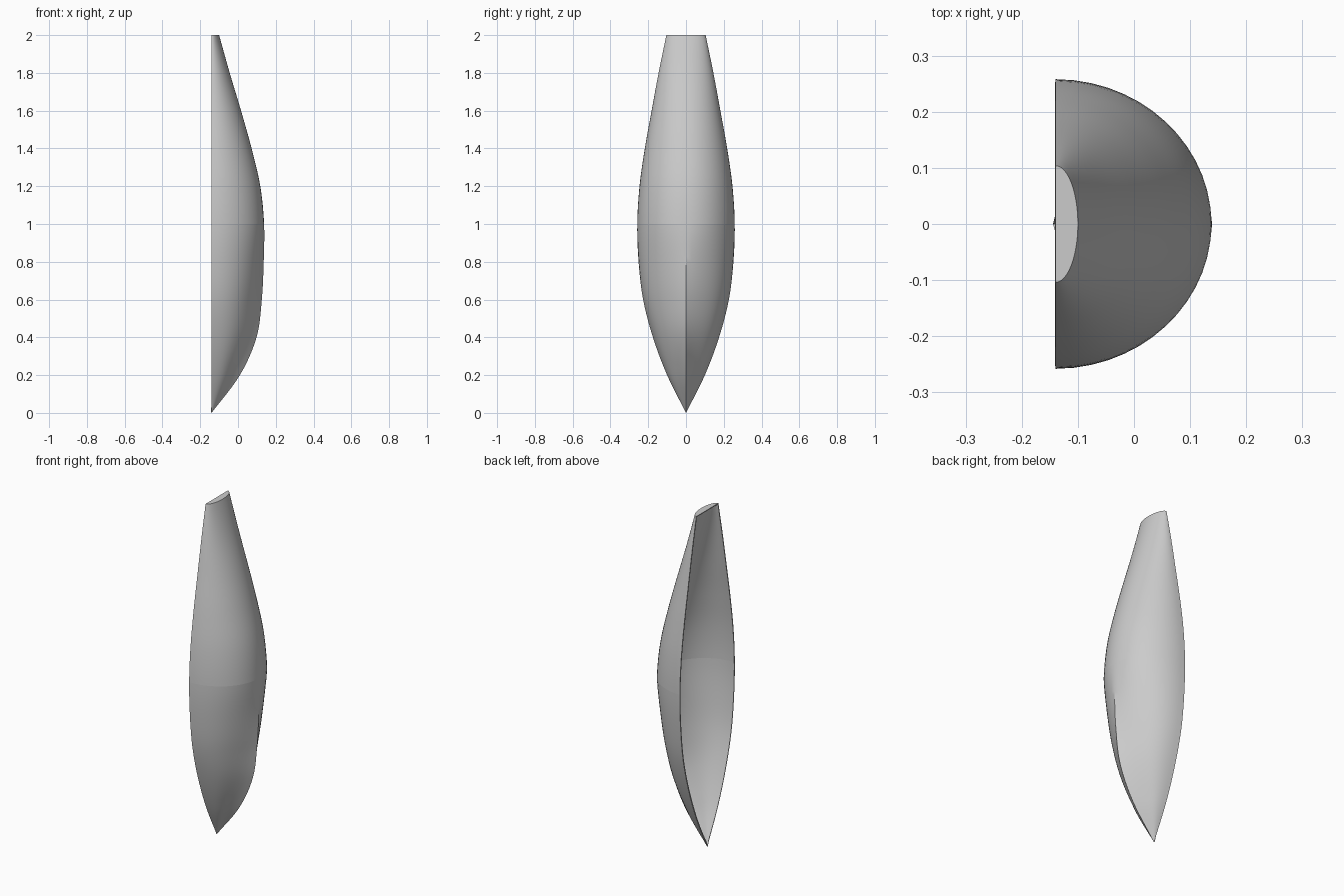
import bpy
import bmesh
from mathutils import Vector

if "Cube" in bpy.data.objects:
    bpy.data.objects.remove(bpy.data.objects["Cube"])

DECK_X = -0.14
WALL = 0.006
RINGS, SEGMENTS = 60, 14

# Half breadth at the rim and keel position, at even height steps of 0.2
BREADTH = [0, 0.1, 0.175, 0.227, 0.251, 0.258, 0.246, 0.218, 0.182, 0.145, 0.104]
KEEL = [-0.14, 0.01, 0.098, 0.126, 0.136, 0.138, 0.118, 0.072, 0.016, -0.044, -0.1]


def sample(values, z):
    """Smooth curve through evenly spaced values."""
    i = min(int(z / 0.2 + 1e-6), len(values) - 2)
    t = z / 0.2 - i
    b, c = values[i], values[i + 1]
    a = values[i - 1] if i else 2 * b - c
    d = values[i + 2] if i + 2 < len(values) else 2 * c - b
    m, n = (c - a) / 2, (d - b) / 2
    return b + t * (m + t * (3 * (c - b) - 2 * m - n + t * (2 * (b - c) + m + n)))


def half_section(z):
    """Rim-to-keel curve: round aft, sharpening to a V towards the bow."""
    width = sample(BREADTH, z)
    depth = sample(KEEL, z) - DECK_X
    vee = 0.5 * min(1, max(0, 1 - z) * 1.3)
    p = [Vector((0, width)),
         Vector((0.55 * depth, width * (1 - 0.25 * vee))),
         Vector((depth * (1 - vee), 0.55 * width)),
         Vector((depth, 0))]
    points = []
    for k in range(SEGMENTS + 1):
        t = k / SEGMENTS
        s = 1 - t
        points.append(s**3 * p[0] + 3 * s * s * t * p[1] + 3 * s * t * t * p[2] + t**3 * p[3])
    return points


# Hull shell lofted from bow to stern
bm = bmesh.new()
rings = []
for r in range(RINGS + 1):
    z = 2 * r / RINGS
    half = half_section(z)
    outline = half + [Vector((q.x, -q.y)) for q in reversed(half[:-1])]
    rings.append([bm.verts.new((q.x + DECK_X, q.y, z)) for q in outline])
for low, high in zip(rings, rings[1:]):
    for k in range(len(low) - 1):
        bm.faces.new((low[k], high[k], high[k + 1], low[k + 1]))

# Flat transom closing the stern
bm.faces.new(list(reversed(rings[-1])))

# Crease where the fore and aft halves meet
for a, b in zip(rings[RINGS // 2], rings[RINGS // 2][1:]):
    bm.edges.get((a, b)).smooth = False

bmesh.ops.remove_doubles(bm, verts=bm.verts, dist=1e-5)
bmesh.ops.recalc_face_normals(bm, faces=bm.faces)
bm.faces.ensure_lookup_table()
transom = max(bm.faces, key=lambda f: f.calc_center_median().z)
if transom.normal.z < 0:
    bmesh.ops.reverse_faces(bm, faces=bm.faces)

mesh = bpy.data.meshes.new("boat_hull")
bm.to_mesh(mesh)
bm.free()
hull = bpy.data.objects.new("boat_hull", mesh)
bpy.context.collection.objects.link(hull)

# Thin wall, thickened inwards
solid = hull.modifiers.new("wall", 'SOLIDIFY')
solid.thickness = WALL
solid.offset = -1

bpy.ops.object.select_all(action='DESELECT')
hull.select_set(True)
bpy.context.view_layer.objects.active = hull
bpy.ops.object.modifier_apply(modifier="wall")
bpy.ops.object.shade_smooth_by_angle(angle=0.5)

# Single light grey finish
grey = bpy.data.materials.new("light_grey")
grey.use_nodes = True
color = (0.6, 0.6, 0.6, 1)
grey.diffuse_color = color
grey.node_tree.nodes["Principled BSDF"].inputs["Base Color"].default_value = color
hull.data.materials.append(grey)
